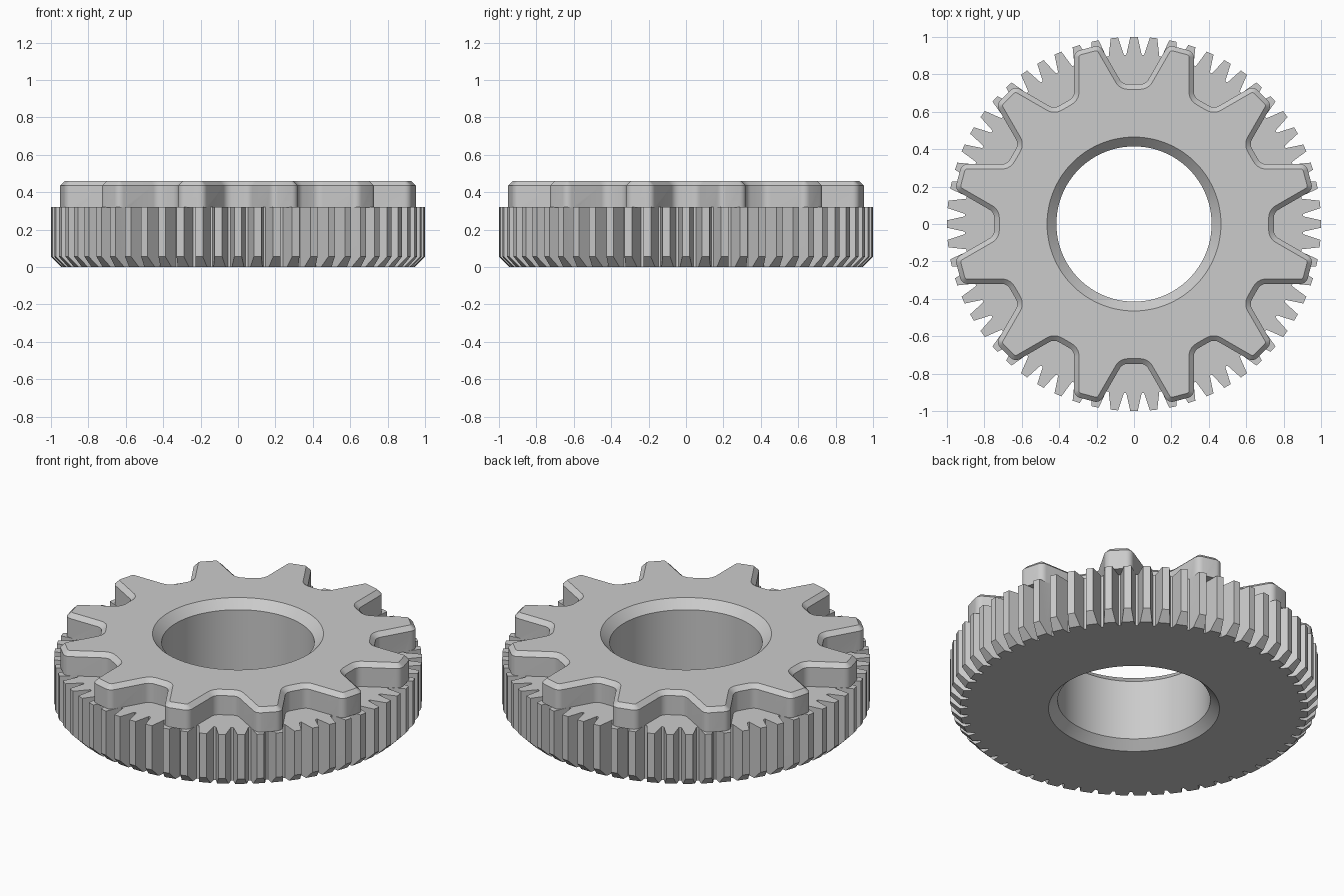
import bpy, bmesh, math
from mathutils import Vector

if "Cube" in bpy.data.objects:
    bpy.data.objects.remove(bpy.data.objects["Cube"])

steel = bpy.data.materials.new("steel grey")
steel.diffuse_color = (0.6, 0.6, 0.6, 1)
steel.use_nodes = True
steel.node_tree.nodes["Principled BSDF"].inputs["Base Color"].default_value = steel.diffuse_color


def polar(r, a):
    return Vector((r * math.cos(a), r * math.sin(a)))


def make_object(name, bm):
    bmesh.ops.recalc_face_normals(bm, faces=bm.faces)
    me = bpy.data.meshes.new(name)
    bm.to_mesh(me)
    bm.free()
    ob = bpy.data.objects.new(name, me)
    bpy.context.collection.objects.link(ob)
    me.materials.append(steel)
    return ob


def ring(bm, pts, z):
    return [bm.verts.new((p.x, p.y, z)) for p in pts]


def bridge(bm, a, b):
    n = len(a)
    for i in range(n):
        j = (i + 1) % n
        bm.faces.new((a[i], a[j], b[j], b[i]))


def spur_gear(n=60, tip=1.0, root=0.905, mid=0.945, z_ch=0.055, top=0.32):
    """Fine-toothed wheel with the lower tooth tips chamfered."""
    bm = bmesh.new()
    w_tip, w_root = 0.02, 0.041
    w_mid = w_root + (w_tip - w_root) * (mid - root) / (tip - root)
    low, high, cham = [], [], []
    for k in range(n):
        a = 2 * math.pi * k / n
        u, v = polar(1, a), polar(1, a + math.pi / 2)
        at = lambda r, w: u * r + v * w
        low += ring(bm, [at(root, -w_root), at(mid, -w_mid), at(mid, w_mid), at(root, w_root)], 0)
        high += ring(bm, [at(root, -w_root), at(tip, -w_tip), at(tip, w_tip), at(root, w_root)], top)
        cham.append(ring(bm, [at(tip, -w_tip), at(tip, w_tip)], z_ch))
    for k in range(n):
        i, j = 4 * k, (4 * k + 4) % (4 * n)
        c, d = cham[k]
        bm.faces.new((low[i], low[i + 1], c, high[i + 1], high[i]))       # flanks
        bm.faces.new((low[i + 3], high[i + 3], high[i + 2], d, low[i + 2]))
        bm.faces.new((c, d, high[i + 2], high[i + 1]))                    # tip
        bm.faces.new((low[i + 1], low[i + 2], d, c))                      # chamfer
        bm.faces.new((low[i + 3], low[j], high[j], high[i + 3]))          # valley
    bm.faces.new(low)
    bm.faces.new(high)
    return make_object("gear_body", bm)


def fillet(p0, p, p1, r, steps=5):
    """Arc of radius r replacing the corner p."""
    d0, d1 = (p0 - p).normalized(), (p1 - p).normalized()
    half = d0.angle(d1) / 2
    c = p + (d0 + d1).normalized() * (r / math.sin(half))
    s = p + d0 * (r / math.tan(half)) - c
    e = p + d1 * (r / math.tan(half)) - c
    turn = s.x * e.y - s.y * e.x
    sweep = math.copysign(math.pi - 2 * half, turn)
    a0 = math.atan2(s.y, s.x)
    return [c + polar(r, a0 + sweep * i / steps) for i in range(steps + 1)]


def lobe_outline(inset, n=12):
    """Lobed outline; inset moves every edge inward by the same distance."""
    tip, floor, flank = 0.975 - inset, 0.75 - inset, 0.32 - inset
    half = lambda r: math.asin(flank / r) - math.radians(15)
    corners = []
    for k in range(n):
        a = math.radians(15 + 30 * k)
        corners += [(polar(floor, a - half(floor)), 0.05 + inset),
                    (polar(tip, a - half(tip)), 0.04 - inset),
                    (polar(tip, a + half(tip)), 0.04 - inset),
                    (polar(floor, a + half(floor)), 0.05 + inset)]
    pts, m = [], len(corners)
    for i, (p, r) in enumerate(corners):
        pts += fillet(corners[i - 1][0], p, corners[(i + 1) % m][0], r)
    return pts


def lobed_ring():
    """Coarse lobed wheel with a chamfered upper rim."""
    bm = bmesh.new()
    a = ring(bm, lobe_outline(0), 0.319)
    b = ring(bm, lobe_outline(0), 0.435)
    c = ring(bm, lobe_outline(0.026), 0.46)
    bridge(bm, a, b)
    bridge(bm, b, c)
    bm.faces.new(a)
    bm.faces.new(c)
    return make_object("lobed_ring", bm)


def bore_cutter(n=96):
    """Bore with 45 degree chamfers at both ends, run past the faces."""
    bm = bmesh.new()
    profile = [(0.515, -0.05), (0.415, 0.05), (0.415, 0.41), (0.515, 0.51)]
    rings = [ring(bm, [polar(r, 2 * math.pi * i / n) for i in range(n)], z) for r, z in profile]
    for lo, hi in zip(rings, rings[1:]):
        bridge(bm, lo, hi)
    bm.faces.new(rings[0])
    bm.faces.new(rings[-1])
    return make_object("bore_cutter", bm)


gear = spur_gear()
bpy.context.view_layer.objects.active = gear
for tool, op in ((lobed_ring(), 'UNION'), (bore_cutter(), 'DIFFERENCE')):
    mod = gear.modifiers.new(op.lower(), 'BOOLEAN')
    mod.operation, mod.solver, mod.object = op, 'EXACT', tool
    bpy.ops.object.modifier_apply(modifier=mod.name)
    bpy.data.objects.remove(tool)

bpy.ops.object.select_all(action='DESELECT')
gear.select_set(True)
bpy.ops.object.shade_smooth_by_angle(angle=math.radians(25))
